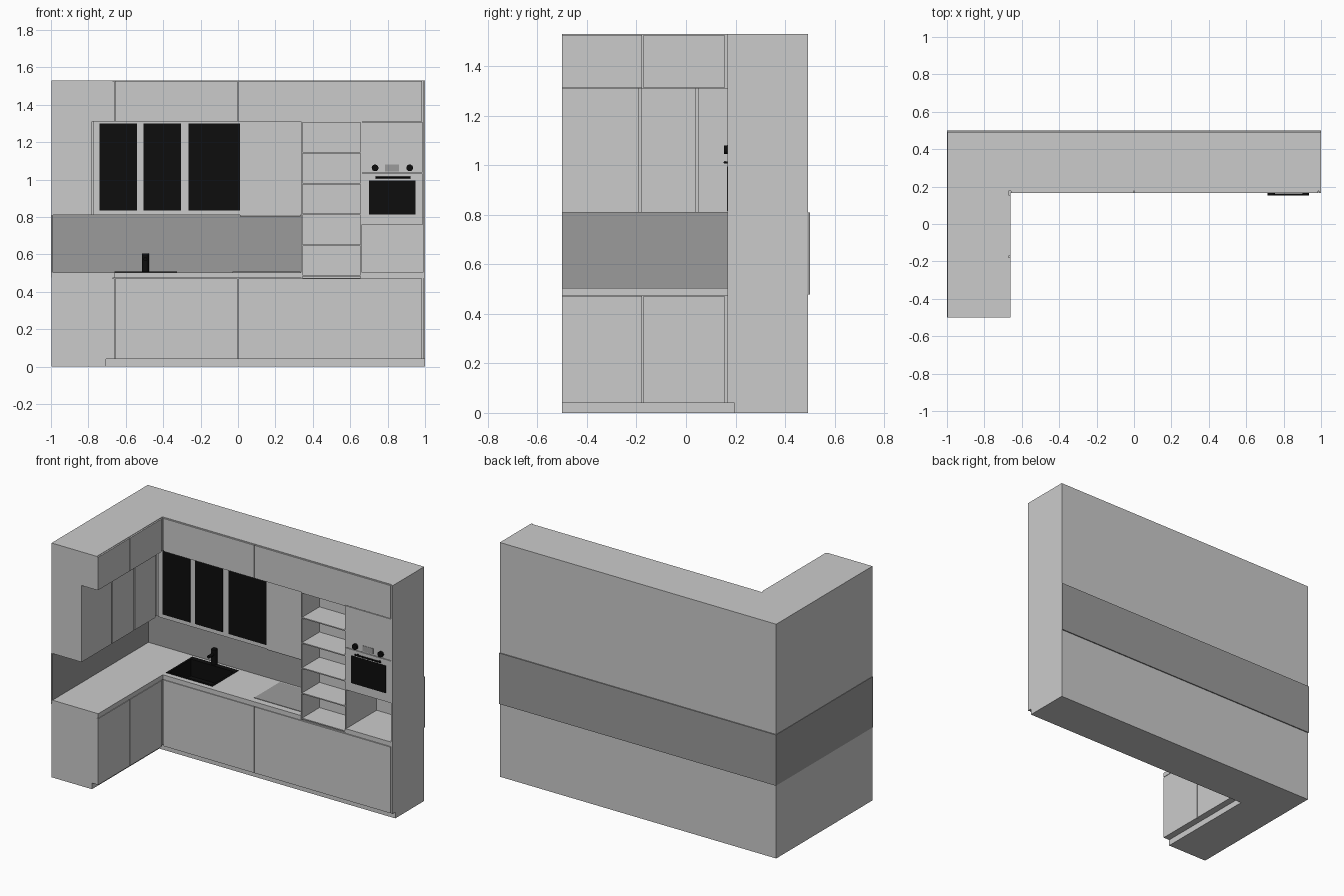
import bpy, bmesh, math
from mathutils import Vector

if "Cube" in bpy.data.objects:
    bpy.data.objects.remove(bpy.data.objects["Cube"])


def material(name, c):
    m = bpy.data.materials.new(name)
    m.diffuse_color = (*c, 1)
    m.use_nodes = True
    m.node_tree.nodes["Principled BSDF"].inputs["Base Color"].default_value = m.diffuse_color
    return m


BLACK = material("black", (0.004, 0.004, 0.004))
DARK = material("dark_grey", (0.33, 0.33, 0.33))
LEFT, BACK, FRONT = -0.997, 0.493, -0.5


def finish(name, bm, mat=None):
    bmesh.ops.recalc_face_normals(bm, faces=bm.faces)
    me = bpy.data.meshes.new(name)
    bm.to_mesh(me)
    bm.free()
    ob = bpy.data.objects.new(name, me)
    bpy.context.collection.objects.link(ob)
    if mat:
        me.materials.append(mat)
    return ob


def prism(name, pts, z0, z1, mat=None):
    bm = bmesh.new()
    f = bm.faces.new([bm.verts.new((x, y, z0)) for x, y in pts])
    up = bmesh.ops.extrude_face_region(bm, geom=[f])["geom"]
    bmesh.ops.translate(bm, vec=(0, 0, z1 - z0),
                        verts=[v for v in up if isinstance(v, bmesh.types.BMVert)])
    return finish(name, bm, mat)


def box(name, x0, x1, y0, y1, z0, z1, mat=None):
    return prism(name, [(x0, y0), (x1, y0), (x1, y1), (x0, y1)], z0, z1, mat)


def l_block(name, ix, iy, x1, z0, z1):
    return prism(name, [(LEFT, FRONT), (ix, FRONT), (ix, iy), (x1, iy),
                        (x1, BACK), (LEFT, BACK)], z0, z1)


def cylinder(name, centre, radius, depth, axis, mat):
    bm = bmesh.new()
    bmesh.ops.create_cone(bm, cap_ends=True, segments=24, radius1=radius,
                          radius2=radius, depth=depth)
    rot = Vector((0, 0, 1)).rotation_difference(Vector(axis)).to_matrix()
    bmesh.ops.rotate(bm, verts=bm.verts, cent=(0, 0, 0), matrix=rot)
    bmesh.ops.translate(bm, verts=bm.verts, vec=centre)
    ob = finish(name, bm, mat)
    bpy.context.view_layer.objects.active = ob
    ob.select_set(True)
    bpy.ops.object.shade_smooth_by_angle(angle=math.radians(40))
    ob.select_set(False)
    return ob


# L-shaped lower and top blocks
l_block("plinth", -0.705, 0.195, 1.0, 0, 0.04)
base = l_block("base_carcass", -0.67, 0.177, 0.99, 0.04, 0.475)
worktop = l_block("worktop", -0.66, 0.167, 0.34, 0.475, 0.505)
l_block("top_carcass", -0.67, 0.177, 0.99, 1.31, 1.53)

# Door fronts for the base and top rows, on both wings
G = 0.003
for row, z0, z1 in (("base", 0.04, 0.475), ("top", 1.312, 1.53)):
    for i, (a, b) in enumerate(((-0.66, 0.0), (0.0, 0.988))):
        box(f"{row}_door_{i}", a + G, b - G, 0.167, 0.177, z0, z1 - G)
    for i, (a, b) in enumerate(((-0.5, -0.175), (-0.175, 0.158))):
        box(f"{row}_side_door_{i}", -0.67, -0.66, a + (G if i else 0), b - G, z0, z1 - G)

# Shallow wall cabinets
box("wall_cabinet_left", LEFT, -0.79, FRONT, BACK, 0.81, 1.31)
box("wall_cabinet_back", -0.79, 0.336, 0.29, BACK, 0.81, 1.31)
for i, (a, b) in enumerate(((-0.5, -0.19), (-0.18, 0.04), (0.05, 0.265))):
    box(f"wall_side_door_{i}", -0.79, -0.78, a, b, 0.81, 1.31)
box("wall_door_panel", -0.775, 0.336, 0.28, 0.29, 0.81, 1.31)
for i, (a, b) in enumerate(((-0.74, -0.54), (-0.505, -0.305), (-0.265, 0.01))):
    box(f"glass_pane_{i}", a, b, 0.278, 0.282, 0.835, 1.30, BLACK)
box("extractor_plate", 0.01, 0.335, 0.285, 0.48, 0.802, 0.81, DARK)

# Splashback panels behind the worktop
box("splashback_rear", -1.0, 1.0, 0.49, 0.5, 0.478, 0.81, DARK)
box("splashback_left", -1.0, -0.99, -0.5, 0.49, 0.478, 0.81, DARK)

# Tall unit: side panels, open shelves, oven housing and open niche
box("end_panel", 0.988, 1.0, 0.167, BACK, 0.04, 1.53)
for name, x in (("shelf_wall_left", 0.336), ("shelf_wall_right", 0.654)):
    box(name, x, x + 0.008, 0.169, BACK, 0.475, 1.31)
box("shelf_back", 0.344, 0.654, 0.35, BACK, 0.475, 1.31)
for i in range(6):
    z = 0.482 + i * 0.1645
    box(f"shelf_{i}", 0.344, 0.654, 0.17, 0.35, z, z + 0.007)
box("niche_floor", 0.662, 0.988, 0.169, BACK, 0.475, 0.505)
box("niche_back", 0.662, 0.988, 0.485, BACK, 0.505, 0.76)
box("oven_housing", 0.662, 0.988, 0.177, BACK, 0.76, 1.31)
box("oven_front", 0.663, 0.987, 0.168, 0.177, 0.76, 1.034)
box("oven_control_panel", 0.663, 0.987, 0.168, 0.177, 1.038, 1.308)

# Oven details
box("oven_window", 0.70, 0.95, 0.166, 0.17, 0.815, 0.995, BLACK)
box("oven_display", 0.785, 0.86, 0.166, 0.17, 1.045, 1.082, DARK)
for i, x in enumerate((0.733, 0.918)):
    cylinder(f"oven_knob_{i}", (x, 0.161, 1.063), 0.018, 0.016, (0, 1, 0), BLACK)
cylinder("oven_handle", (0.828, 0.157, 1.012), 0.005, 0.186, (1, 0, 0), BLACK)
for i, x in enumerate((0.75, 0.906)):
    box(f"handle_post_{i}", x - 0.005, x + 0.005, 0.157, 0.17, 1.008, 1.016, BLACK)

# Sink: rim with a sunken basin, cut through worktop and base
cutter = box("sink_cutter", -0.648, -0.337, 0.212, 0.438, 0.39, 0.6)
cutter.hide_render = True
cutter.hide_viewport = True
cutter.display_type = 'WIRE'
for ob in (base, worktop):
    mod = ob.modifiers.new("sink_hole", 'BOOLEAN')
    mod.operation, mod.solver, mod.object = 'DIFFERENCE', 'EXACT', cutter
for name, a, b, c, d in (("front", -0.66, -0.325, 0.20, 0.214),
                         ("rear", -0.66, -0.325, 0.436, 0.47),
                         ("left", -0.66, -0.646, 0.214, 0.436),
                         ("right", -0.339, -0.325, 0.214, 0.436)):
    box(f"sink_rim_{name}", a, b, c, d, 0.504, 0.508, BLACK)
bm = bmesh.new()
bmesh.ops.create_cube(bm, size=1)
bmesh.ops.scale(bm, vec=(0.307, 0.222, 0.108), verts=bm.verts)
bmesh.ops.translate(bm, vec=(-0.4925, 0.325, 0.452), verts=bm.verts)
bmesh.ops.delete(bm, geom=[f for f in bm.faces if f.calc_center_median().z > 0.5],
                 context='FACES')
finish("sink_basin", bm, BLACK)

# Tap
cylinder("tap_body", (-0.495, 0.462, 0.555), 0.018, 0.1, (0, 0, 1), BLACK)
cylinder("tap_spout", (-0.495, 0.432, 0.575), 0.010, 0.06, (0, 1, 0), BLACK)

# Hob
box("hob", -0.03, 0.334, 0.21, 0.475, 0.504, 0.508, DARK)
